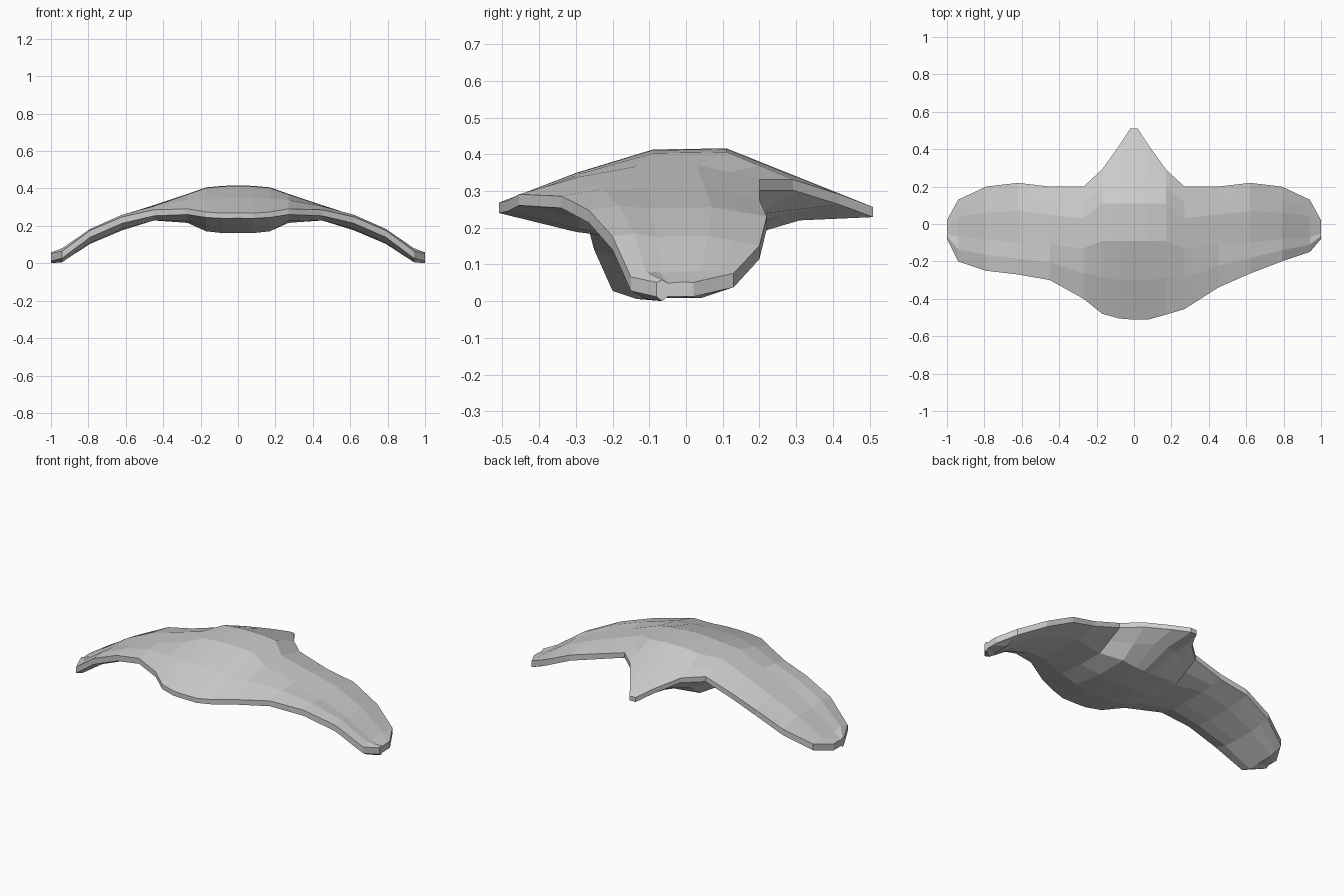
import bpy, bmesh

if "Cube" in bpy.data.objects:
    bpy.data.objects.remove(bpy.data.objects["Cube"])

# Wing stations: x, front y (right side), front y (left side), front rim z,
# peak 1 y, peak 2 y, back y, back rim z, top z, bottom z
STATIONS = [
    (0.02, -0.51, -0.51, 0.272, -0.09, 0.11, 0.51, 0.26, 0.42, 0.165),
    (0.08, -0.51, -0.505, 0.272, -0.09, 0.11, 0.418, 0.295, 0.418, 0.165),
    (0.17, -0.485, -0.48, 0.278, -0.09, 0.11, 0.292, 0.335, 0.41, 0.175),
    (0.27, -0.455, -0.40, 0.295, -0.13, 0.03, 0.20, 0.335, 0.375, 0.22),
    (0.45, -0.34, -0.30, 0.29, -0.11, 0.05, 0.20, 0.28, 0.315, 0.233),
    (0.62, -0.265, -0.27, 0.252, -0.10, 0.07, 0.22, 0.235, 0.26, 0.18),
    (0.79, -0.20, -0.25, 0.18, -0.08, 0.06, 0.20, 0.155, 0.182, 0.108),
    (0.94, -0.15, -0.20, 0.07, -0.07, 0.04, 0.13, 0.08, 0.085, 0.012),
    (1.00, -0.08, -0.08, 0.055, -0.05, -0.01, 0.02, 0.055, 0.056, 0.018),
]


def section(station, side):
    """Closed cross-section: six points over the top, six back underneath."""
    x, fr, fl, fz, p1, p2, by, bz, top, bottom = station
    fy = fr if side > 0 else fl
    rim = 0.027 + 0.012 * x
    tail = 0.025 if x < 0.1 else 0.0
    m, b = (fy + p1) / 2, (by + p2) / 2
    upper = [(fy, fz), (m, (fz + top) / 2 + 0.007), (p1, top - 0.003), (p2, top),
             (b, (bz + top) / 2), (by, bz)]
    f2, b2 = fz - rim, bz - rim
    if x > 0.9:
        bottom = min(bottom, f2)
    lower = [(by, b2), (b, (b2 + bottom) / 2 + tail), (p2, bottom), (p1, bottom),
             (m, (f2 + bottom) / 2 - 0.012), (fy, f2)]
    return [(side * x, y, z) for y, z in upper + lower]


# Body: loft the sections from wing tip to wing tip
sections = [section(s, -1) for s in reversed(STATIONS)]
sections += [section(s, 1) for s in STATIONS]

bm = bmesh.new()
rings = [[bm.verts.new(p) for p in sec] for sec in sections]
for a, b in zip(rings, rings[1:]):
    n = len(a)
    for i in range(n):
        j = (i + 1) % n
        bm.faces.new((a[i], a[j], b[j], b[i]))

# Wing tips: strips of quads closing each end
for ring in (rings[0], rings[-1]):
    n = len(ring)
    for i in range(n // 2 - 1):
        bm.faces.new((ring[i], ring[i + 1], ring[n - 2 - i], ring[n - 1 - i]))
bmesh.ops.recalc_face_normals(bm, faces=bm.faces)

# Stand the lowest point on the ground plane
low = min(v.co.z for v in bm.verts)
for v in bm.verts:
    v.co.z -= low

mesh = bpy.data.meshes.new("winged_body")
bm.to_mesh(mesh)
bm.free()
body = bpy.data.objects.new("winged_body", mesh)
bpy.context.collection.objects.link(body)
